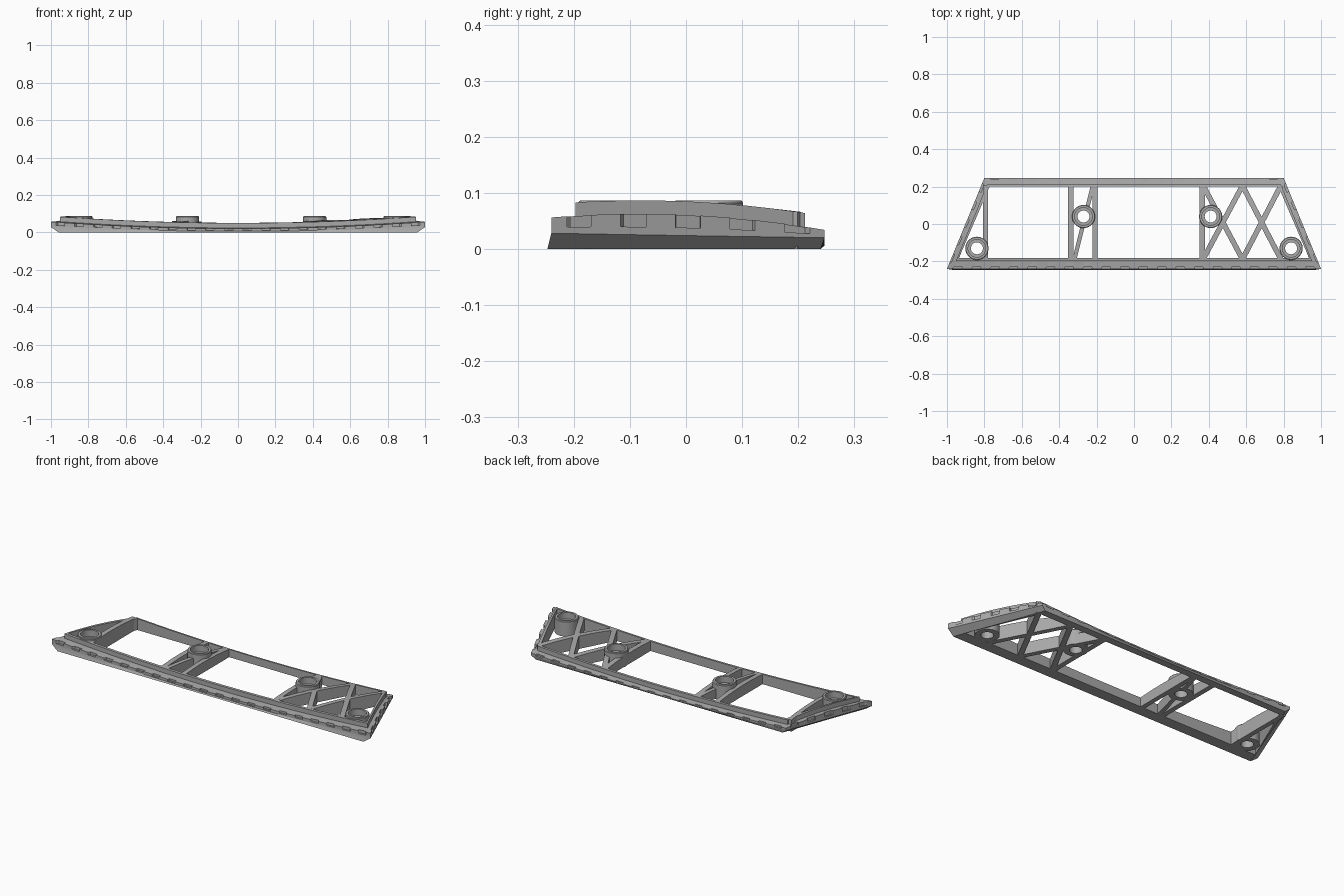
import bpy, bmesh, math
from mathutils import Vector

if "Cube" in bpy.data.objects:
    bpy.data.objects.remove(bpy.data.objects["Cube"])

grey = bpy.data.materials.new("plain grey")
grey.use_nodes = True
COLOUR = (0.4, 0.4, 0.4, 1)
grey.diffuse_color = COLOUR
grey.node_tree.nodes["Principled BSDF"].inputs["Base Color"].default_value = COLOUR

RAISE = 0.026


def flange_z(x, y):
    """Saddle surface of the outer ledge."""
    return 0.031 + 0.037 * x * x - 0.27 * (y + 0.03) ** 2


def lip_z(x, y):
    """Lower edge of the outer lip."""
    return 0.006 + 0.022 * x * x


def notch_z(x, y):
    low = lip_z(x, y)
    return low + 0.38 * (flange_z(x, y) - low)


def rib_z(x, y):
    return flange_z(x, y) + RAISE


def ground(x, y):
    return 0.0


def finish(name, bm):
    bmesh.ops.remove_doubles(bm, verts=bm.verts, dist=0.0001)
    bmesh.ops.dissolve_degenerate(bm, edges=bm.edges, dist=0.0001)
    bmesh.ops.recalc_face_normals(bm, faces=bm.faces)
    mesh = bpy.data.meshes.new(name)
    bm.to_mesh(mesh)
    bm.free()
    mesh.materials.append(grey)
    obj = bpy.data.objects.new(name, mesh)
    bpy.context.collection.objects.link(obj)
    bpy.ops.object.select_all(action="DESELECT")
    bpy.context.view_layer.objects.active = obj
    obj.select_set(True)
    bpy.ops.object.shade_smooth_by_angle(angle=math.radians(25))
    return obj


def loft(bm, sections, closed):
    """Join equal closed sections one after another."""
    rows = [[bm.verts.new(p) for p in s] for s in sections]
    n = len(rows[0])
    for i in range(len(rows) if closed else len(rows) - 1):
        a, b = rows[i], rows[(i + 1) % len(rows)]
        for j in range(n):
            k = (j + 1) % n
            bm.faces.new((a[j], a[k], b[k], b[j]))
    if not closed:
        bm.faces.new(rows[0])
        bm.faces.new(rows[-1])


def trapezoid(front_x, front_y, back_x, back_y):
    return [Vector(p) for p in ((-front_x, front_y), (front_x, front_y),
                                (back_x, back_y), (-back_x, back_y))]


# Frame: one cross-section swept round the trapezoid, with a notched lip
foot = trapezoid(0.96, -0.247, 0.775, 0.24)
lip = trapezoid(1.0, -0.24, 0.8, 0.247)
notched = trapezoid(0.988, -0.23, 0.79, 0.237)
ledge = trapezoid(0.952, -0.197, 0.785, 0.212)
inner = trapezoid(0.937, -0.183, 0.772, 0.2)

sections = []
for edge, teeth in enumerate((20, 5, 16, 5)):
    stations = [(0.0, False)]
    for i in range(teeth):
        a, b = (i + 0.27) / teeth, (i + 0.73) / teeth
        stations += [(a, False), (a, True), (b, True), (b, False)]
    for t, cut in stations:
        top = notched if cut else lip
        section = []
        for ring, height in ((foot, ground), (lip, lip_z), (lip, notch_z),
                             (top, notch_z), (top, flange_z), (ledge, flange_z),
                             (ledge, rib_z), (inner, rib_z), (inner, ground)):
            p = ring[edge].lerp(ring[(edge + 1) % 4], t)
            section.append((p.x, p.y, height(p.x, p.y)))
        sections.append(section)
bm = bmesh.new()
loft(bm, sections, True)
finish("notched_frame", bm)


# Ribs: upright strips whose tops follow the curved surface
def rib(name, start, end, width, steps=10):
    start, end = Vector(start), Vector(end)
    d = (end - start).normalized()
    side = Vector((-d.y, d.x)) * width / 2
    parts = []
    for i in range(steps + 1):
        c = start.lerp(end, i / steps)
        l, r = c + side, c - side
        parts.append([(l.x, l.y, 0), (r.x, r.y, 0),
                      (r.x, r.y, rib_z(r.x, r.y)), (l.x, l.y, rib_z(l.x, l.y))])
    bm = bmesh.new()
    loft(bm, parts, False)
    finish(name, bm)


FRONT, BACK = -0.188, 0.205
for name, x, width in (("right_end_rib", -0.793, 0.026), ("right_outer_rib", -0.338, 0.028),
                       ("right_inner_rib", -0.209, 0.026), ("left_inner_rib", 0.365, 0.028)):
    rib(name, (x, FRONT), (x, BACK), width)
rib("right_diagonal_rib", (-0.318, FRONT), (-0.22, BACK), 0.022)
for i, (x0, x1) in enumerate(((0.37, 0.58), (0.58, 0.785))):
    rib(f"lattice_rising_{i}", (x0, FRONT), (x1, BACK), 0.028)
    rib(f"lattice_falling_{i}", (x0, BACK), (x1, FRONT), 0.028)


# Bosses: tubes with a stepped bore
def boss(name, x, y):
    profile = [(0.032, 0), (0.062, 0), (0.062, 0.082), (0.059, 0.086),
               (0.047, 0.086), (0.047, 0.05), (0.032, 0.05)]
    turns = []
    for i in range(40):
        a = math.tau * i / 40
        turns.append([(x + r * math.cos(a), y + r * math.sin(a), z) for r, z in profile])
    bm = bmesh.new()
    loft(bm, turns, True)
    finish(name, bm)


for name, x, y in (("right_corner_boss", -0.84, -0.13), ("right_middle_boss", -0.27, 0.04),
                   ("left_middle_boss", 0.41, 0.04), ("left_corner_boss", 0.84, -0.13)):
    boss(name, x, y)

# Clear the bores where ribs cross them
for bx, by, targets in ((-0.27, 0.04, ("right_diagonal_rib",)),
                        (0.41, 0.04, ("lattice_falling_0", "lattice_rising_0", "left_inner_rib")),
                        (-0.84, -0.13, ("right_end_rib",)),
                        (0.84, -0.13, ())):
    if not targets:
        continue
    bpy.ops.mesh.primitive_cylinder_add(vertices=40, radius=0.05, depth=0.4, location=(bx, by, 0.05))
    cutter = bpy.context.object
    cutter.name = "bore_cutter"
    for target in targets:
        obj = bpy.data.objects[target]
        mod = obj.modifiers.new("bore", "BOOLEAN")
        mod.operation, mod.solver, mod.object = "DIFFERENCE", "EXACT", cutter
        bpy.context.view_layer.objects.active = obj
        bpy.ops.object.modifier_apply(modifier=mod.name)
    bpy.data.objects.remove(cutter)
